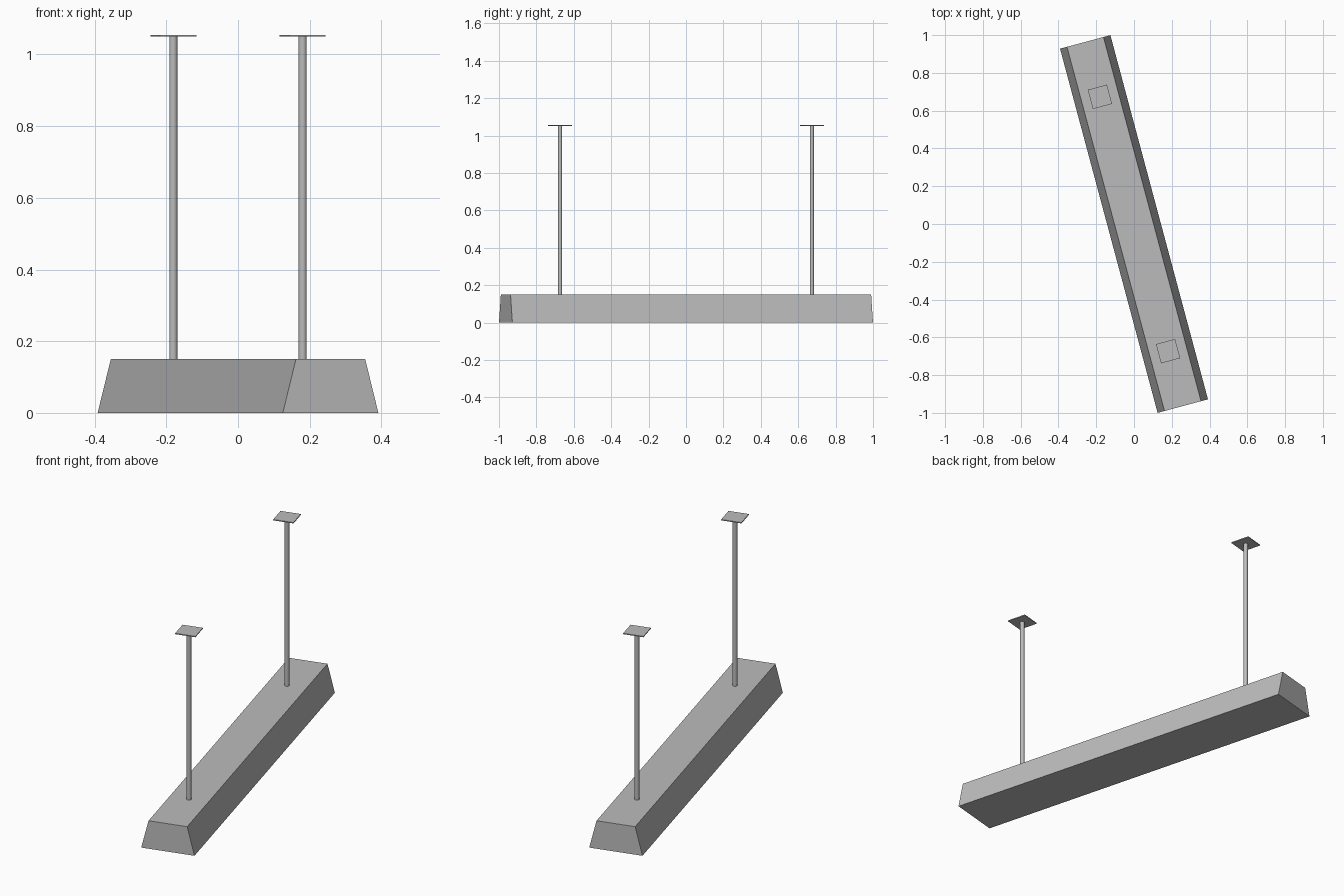
import bpy
import bmesh
from math import radians
from mathutils import Matrix

cube = bpy.data.objects.get("Cube")
if cube:
    bpy.data.objects.remove(cube, do_unlink=True)

YAW = Matrix.Rotation(radians(15), 4, "Z")
HALF_LENGTH = 0.998
BASE_HALF, TOP_HALF = 0.138, 0.1
BODY_HEIGHT, TOTAL_HEIGHT = 0.15, 1.055
PLATE_SIZE, PLATE_THICK = 0.105, 0.005
ROD_Y, ROD_RADIUS = 0.697, 0.0115

# One plain grey metal
grey = bpy.data.materials.new("grey_metal")
grey.use_nodes = True
grey.diffuse_color = (0.5, 0.5, 0.5, 1)
grey.node_tree.nodes["Principled BSDF"].inputs["Base Color"].default_value = (0.5, 0.5, 0.5, 1)


def finish(name, bm):
    """Turn the part to the fixture's angle and add it to the scene."""
    bm.transform(YAW)
    bmesh.ops.recalc_face_normals(bm, faces=bm.faces[:])
    mesh = bpy.data.meshes.new(name)
    bm.to_mesh(mesh)
    bm.free()
    mesh.materials.append(grey)
    obj = bpy.data.objects.new(name, mesh)
    bpy.context.collection.objects.link(obj)


def box(name, size, centre, top_scale=1):
    """Box whose top may be narrower in x than its base."""
    bm = bmesh.new()
    bmesh.ops.create_cube(bm, size=1)
    for v in bm.verts:
        if v.co.z > 0:
            v.co.x *= top_scale
    bm.transform(Matrix.Translation(centre) @ Matrix.Diagonal((*size, 1)))
    finish(name, bm)


# Long lamp housing with sloping sides and upright ends
box("lamp_housing", (2 * BASE_HALF, 2 * HALF_LENGTH, BODY_HEIGHT),
    (0, 0, BODY_HEIGHT / 2), TOP_HALF / BASE_HALF)

# Hanging rods and their ceiling plates
for side, sign in (("front", -1), ("back", 1)):
    y = sign * ROD_Y
    length = TOTAL_HEIGHT - PLATE_THICK - BODY_HEIGHT
    bm = bmesh.new()
    bmesh.ops.create_cone(
        bm, cap_ends=True, segments=12, radius1=ROD_RADIUS, radius2=ROD_RADIUS,
        depth=length, matrix=Matrix.Translation((0, y, BODY_HEIGHT + length / 2)))
    for face in bm.faces:
        face.smooth = len(face.verts) == 4
    for edge in bm.edges:
        edge.smooth = all(f.smooth for f in edge.link_faces)
    finish(side + "_hanging_rod", bm)
    box(side + "_ceiling_plate", (PLATE_SIZE, PLATE_SIZE, PLATE_THICK),
        (0, y, TOTAL_HEIGHT - PLATE_THICK / 2))
